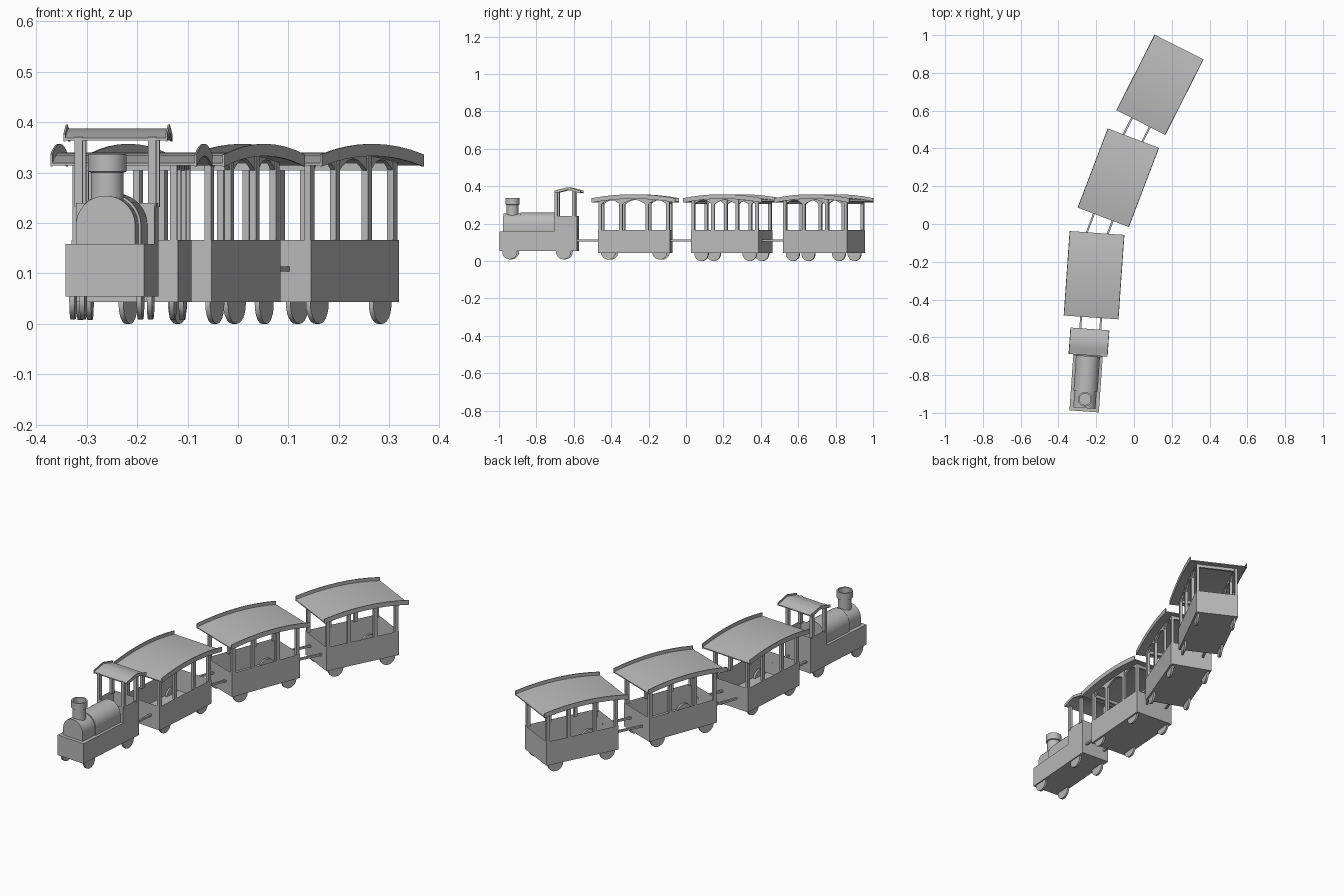
import bpy, bmesh, math
from mathutils import Matrix

if "Cube" in bpy.data.objects:
    bpy.data.objects.remove(bpy.data.objects["Cube"])

grey = bpy.data.materials.new("plain grey")
grey.diffuse_color = (0.5, 0.5, 0.5, 1)
grey.use_nodes = True
grey.node_tree.nodes["Principled BSDF"].inputs["Base Color"].default_value = grey.diffuse_color


def finish(name, bm, frame, smooth=False):
    bmesh.ops.recalc_face_normals(bm, faces=bm.faces)
    me = bpy.data.meshes.new(name)
    bm.to_mesh(me)
    bm.free()
    me.materials.append(grey)
    ob = bpy.data.objects.new(name, me)
    bpy.context.collection.objects.link(ob)
    ob.matrix_world = frame
    if smooth:
        bpy.ops.object.select_all(action='DESELECT')
        ob.select_set(True)
        bpy.context.view_layer.objects.active = ob
        bpy.ops.object.shade_smooth_by_angle(angle=math.radians(35))
    return ob


def add_box(bm, x0, x1, y0, y1, z0, z1):
    m = Matrix.Translation(((x0 + x1) / 2, (y0 + y1) / 2, (z0 + z1) / 2))
    m = m @ Matrix.Diagonal((x1 - x0, y1 - y0, z1 - z0, 1))
    bmesh.ops.create_cube(bm, size=1, matrix=m)


def add_prism(bm, pts, axis, a, b):
    """Extrude a closed outline along x (outline in y, z) or y (outline in x, z)."""
    def loop(t):
        return [bm.verts.new((t, p, z) if axis == 'x' else (p, t, z)) for p, z in pts]
    lo, hi = loop(a), loop(b)
    bm.faces.new(lo)
    bm.faces.new(hi)
    for i in range(len(pts)):
        j = (i + 1) % len(pts)
        bm.faces.new((lo[i], lo[j], hi[j], hi[i]))


def add_tub(bm, hx, y0, y1, z0, z1, wall=0.007):
    """Open box with walls and a floor."""
    add_box(bm, -hx, hx, y0, y1, z0, z1)
    top = [f for f in bm.faces if all(abs(v.co.z - z1) < 1e-5 for v in f.verts)]
    bmesh.ops.inset_region(bm, faces=top, thickness=wall)
    bmesh.ops.translate(bm, verts=top[0].verts[:], vec=(0, 0, z0 + 0.012 - z1))


def lathe(name, frame, x, y, pts, n=32):
    """Turn a closed (radius, z) outline around a vertical axis."""
    bm = bmesh.new()
    rings = [[bm.verts.new((x + r * math.cos(2 * math.pi * k / n),
                            y + r * math.sin(2 * math.pi * k / n), z))
              for k in range(n)] for r, z in pts]
    for p, q in zip(rings, rings[1:]):
        for k in range(n):
            bm.faces.new((p[k], p[(k + 1) % n], q[(k + 1) % n], q[k]))
    bm.faces.new(rings[0])
    bm.faces.new(rings[-1])
    finish(name, bm, frame, True)


def wheels(name, frame, xs, ys, z, r=0.04):
    bm = bmesh.new()
    for x in (-xs, xs):
        for y in ys:
            m = Matrix.Translation((x, y, z)) @ Matrix.Rotation(math.pi / 2, 4, 'Y')
            bmesh.ops.create_cone(bm, cap_ends=True, segments=24, radius1=r,
                                  radius2=r, depth=0.01, matrix=m)
    finish(name, bm, frame, True)


def band(ys, f, lo, hi):
    """Closed strip following the curve f."""
    return [(y, f(y) + lo) for y in ys] + [(y, f(y) + hi) for y in reversed(ys)]


def roof(name, frame, ys, f, hx, rim):
    """Curved sheet with a raised rim board along each side."""
    bm = bmesh.new()
    add_prism(bm, band(ys, f, 0, 0.005), 'x', -hx, hx)
    finish(name, bm, frame, True)
    bm = bmesh.new()
    for s in (-1, 1):
        add_prism(bm, band(ys, f, -0.002, rim), 'x', s * hx, s * (hx - 0.004))
    finish(name + "_rims", bm, frame)


def place(x, y, deg):
    return Matrix.Translation((x, y, 0)) @ Matrix.Rotation(-math.radians(deg), 4, 'Z')


def car_curve(y):
    return 0.314 + 0.021 * (1 - (y / 0.224) ** 2)


def carriage(tag, frame, bar_end, wheel_z):
    # Lower body
    bm = bmesh.new()
    add_tub(bm, 0.106, -0.1925, 0.1925, 0.043, 0.166)
    finish(tag + "_body", bm, frame)
    # Posts and end beams
    bm = bmesh.new()
    posts = (-0.182, -0.07, 0.07, 0.182)
    for s in (-1, 1):
        for y in posts:
            add_box(bm, s * 0.09, s * 0.104, y - 0.009, y + 0.009, 0.16, car_curve(y) + 0.001)
        add_box(bm, -0.09, 0.09, s * 0.176, s * 0.188, 0.304, 0.319)
    finish(tag + "_posts", bm, frame)
    # Arched panels above the side windows
    bm = bmesh.new()
    for s in (-1, 1):
        for a, b in zip(posts, posts[1:]):
            ys = [a + (b - a) * k / 6 for k in range(7)]
            arch = [(y, min(car_curve(y) - 0.003, 0.298 + 0.03 * math.sin(math.pi * k / 6)))
                    for k, y in enumerate(ys)]
            top = [(y, car_curve(y) + 0.001) for y in reversed(ys)]
            add_prism(bm, arch + top, 'x', s * 0.092, s * 0.102)
    finish(tag + "_window_arches", bm, frame)
    roof(tag + "_roof", frame, [-0.224 + 0.448 * k / 8 for k in range(9)],
         car_curve, 0.1455, 0.022)
    wheels(tag + "_wheels", frame, 0.092, (-0.138, 0.138), wheel_z)
    # Coupling bars to the vehicle in front
    bm = bmesh.new()
    for x in (-0.053, 0.053):
        add_box(bm, x - 0.005, x + 0.005, bar_end, -0.188, 0.104, 0.114)
    finish(tag + "_coupling_bars", bm, frame)


carriage("first_carriage", place(-0.2115, -0.271, 4), -0.315, 0.048)
carriage("second_carriage", place(-0.083, 0.245, 20.8), -0.34, 0.04)
carriage("third_carriage", place(0.1375, 0.737, 26.85), -0.345, 0.04)

# Engine chassis and cab
eng = place(-0.2495, -0.785, 4)
bm = bmesh.new()
add_box(bm, -0.078, 0.078, -0.2075, 0.085, 0.054, 0.158)
finish("engine_base", bm, eng)
bm = bmesh.new()
add_tub(bm, 0.078, 0.085, 0.2075, 0.054, 0.24)
finish("engine_cab", bm, eng)

# Boiler with a slightly narrower front section
for name, r, y0, y1 in (("boiler", 0.064, -0.10, 0.086), ("smoke_box", 0.059, -0.19, -0.099)):
    bm = bmesh.new()
    arch = [(r * math.cos(math.pi * k / 24), 0.195 + r * math.sin(math.pi * k / 24))
            for k in range(25)]
    add_prism(bm, [(-r, 0.156), (r, 0.156)] + arch, 'y', y0, y1)
    finish(name, bm, eng, True)

# Chimney with a wider hollow cap
lathe("chimney", eng, 0, -0.143,
      [(0.0325, 0.2), (0.0325, 0.3), (0.038, 0.302), (0.038, 0.337),
       (0.03, 0.337), (0.03, 0.305)])

# Cab posts and canopy
bm = bmesh.new()
for x in (-0.073, 0.073):
    for y in (0.097, 0.19):
        add_box(bm, x - 0.008, x + 0.008, y - 0.008, y + 0.008, 0.232, 0.371)
finish("cab_posts", bm, eng)


def canopy_curve(y):
    return 0.382 - 0.26 * abs(y - 0.16)


roof("cab_canopy", eng, [0.09, 0.125, 0.16, 0.195, 0.23], canopy_curve, 0.1035, 0.013)
wheels("engine_wheels", eng, 0.067, (-0.153, 0.135), 0.049)
